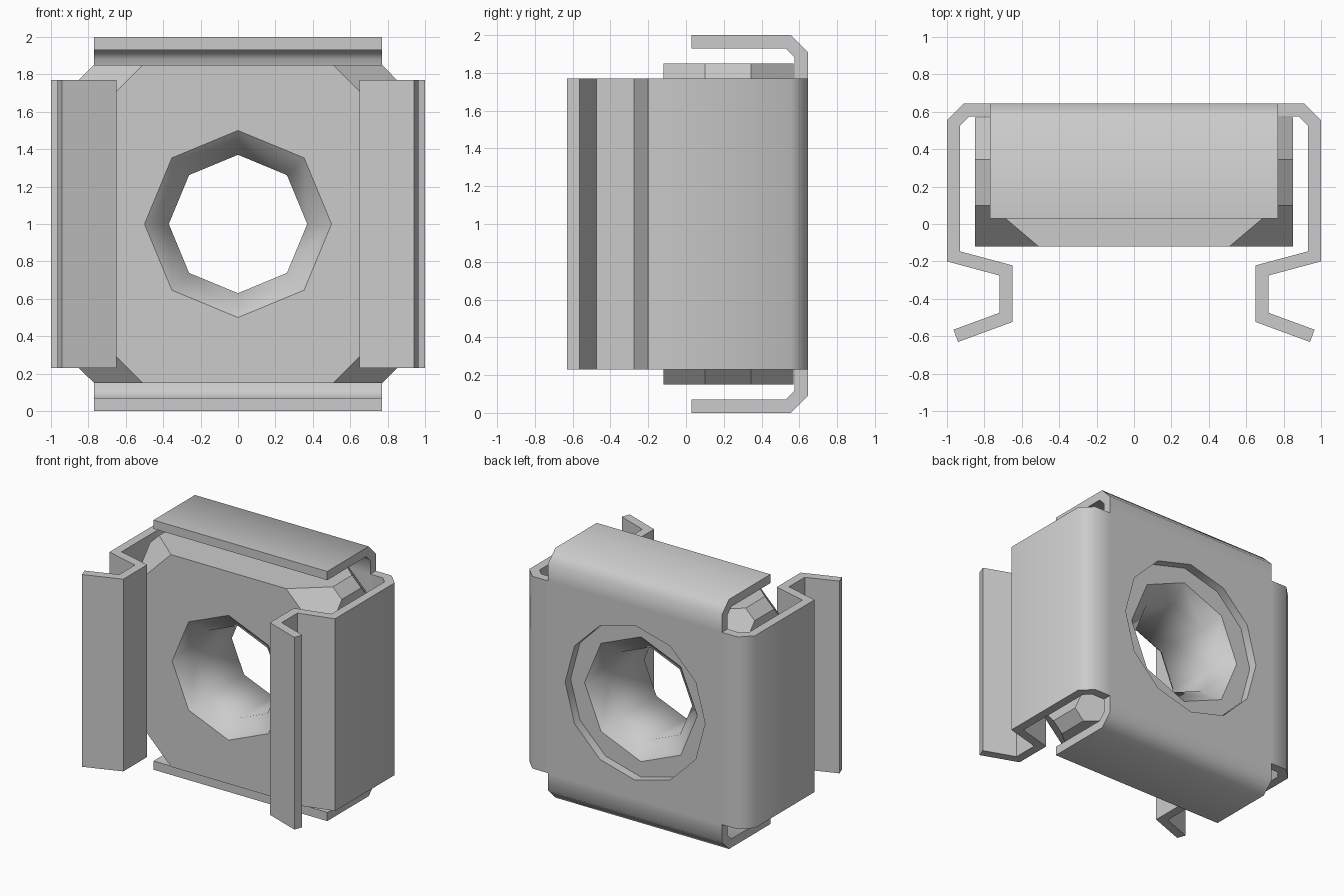
import bpy, bmesh, math
from mathutils import Matrix

if "Cube" in bpy.data.objects:
    bpy.data.objects.remove(bpy.data.objects["Cube"])

CZ = 1.0  # height of the hole axis


def finish(bm, name):
    mesh = bpy.data.meshes.new(name)
    bm.to_mesh(mesh)
    bm.free()
    obj = bpy.data.objects.new(name, mesh)
    bpy.context.collection.objects.link(obj)
    bpy.ops.object.select_all(action='DESELECT')
    obj.select_set(True)
    bpy.context.view_layer.objects.active = obj
    return obj


def circle(n, r, y):
    return [(r * math.cos(math.tau * i / n), y, CZ + r * math.sin(math.tau * i / n))
            for i in range(n)]


# Nut: rings swept around the body and back through the bore
def body_ring(y, cut, h=0.85):
    pts = []
    for q in range(4):
        c, s = round(math.cos(q * math.pi / 2)), round(math.sin(q * math.pi / 2))
        for a, b in ((h, h - cut), (h - cut, h)):
            pts.append((a * c - b * s, y, CZ + a * s + b * c))
    return pts


rings = [body_ring(-0.12, 0.34), body_ring(0.10, 0.08),
         body_ring(0.345, 0.08), body_ring(0.57, 0.34),
         circle(8, 0.5, 0.57), circle(8, 0.37, 0.45),
         circle(8, 0.37, 0.0), circle(8, 0.5, -0.12)]
bm = bmesh.new()
loops = [[bm.verts.new(p) for p in ring] for ring in rings]
for k in range(8):
    a, b = loops[k], loops[(k + 1) % 8]
    for i in range(8):
        j = (i + 1) % 8
        f = bm.faces.new((a[i], a[j], b[j], b[i]))
        f.smooth = k in (4, 5, 6)  # rounded bore
bmesh.ops.recalc_face_normals(bm, faces=bm.faces)
finish(bm, "square_nut")

# Cage: outer skin of the back plate with a round opening
BACK, HALF, SHEET = 0.645, 0.77, 0.07
bm = bmesh.new()
square = [(x, BACK, CZ + z) for x, z in
          ((HALF, HALF), (-HALF, HALF), (-HALF, -HALF), (HALF, -HALF))]
edges = []
for outline in (square, circle(12, 0.62, BACK)):
    vs = [bm.verts.new(p) for p in outline]
    edges += [bm.edges.new((vs[i], vs[(i + 1) % len(vs)])) for i in range(len(vs))]
bmesh.ops.triangle_fill(bm, edges=edges, use_beauty=True, normal=(0, 1, 0))

# Cage: folded strips, two spring arms (sides) and two flanges (top, bottom)
flange = [(0.77, BACK), (0.91, BACK), (1.0, 0.555), (1.0, 0.03)]
arm = flange[:3] + [(1.0, -0.2), (0.72, -0.275), (0.72, -0.475), (0.965, -0.565)]
for q, profile in enumerate((arm, flange, arm, flange)):
    turn = Matrix.Translation((0, 0, CZ)) @ Matrix.Rotation(q * math.pi / 2, 4, 'Y')
    rows = []
    for d, y in profile:
        row = [bm.verts.new((d, y, s * HALF)) for s in (-1, 1)]
        bmesh.ops.transform(bm, matrix=turn, verts=row)
        rows.append(row)
    for a, b in zip(rows, rows[1:]):
        bm.faces.new((a[0], a[1], b[1], b[0]))
bmesh.ops.remove_doubles(bm, verts=bm.verts, dist=0.001)
bmesh.ops.recalc_face_normals(bm, faces=bm.faces)
bm.faces.ensure_lookup_table()
plate = [f for f in bm.faces if abs(f.normal.y) > 0.99]
if plate[0].normal.y < 0:
    bmesh.ops.reverse_faces(bm, faces=bm.faces)
cage = finish(bm, "spring_cage")

# Sheet thickness, grown inward
mod = cage.modifiers.new("sheet", 'SOLIDIFY')
mod.thickness = SHEET
mod.offset = -1
mod.use_even_offset = True
bpy.ops.object.modifier_apply(modifier=mod.name)
bpy.ops.object.shade_smooth_by_angle(angle=math.radians(50))
